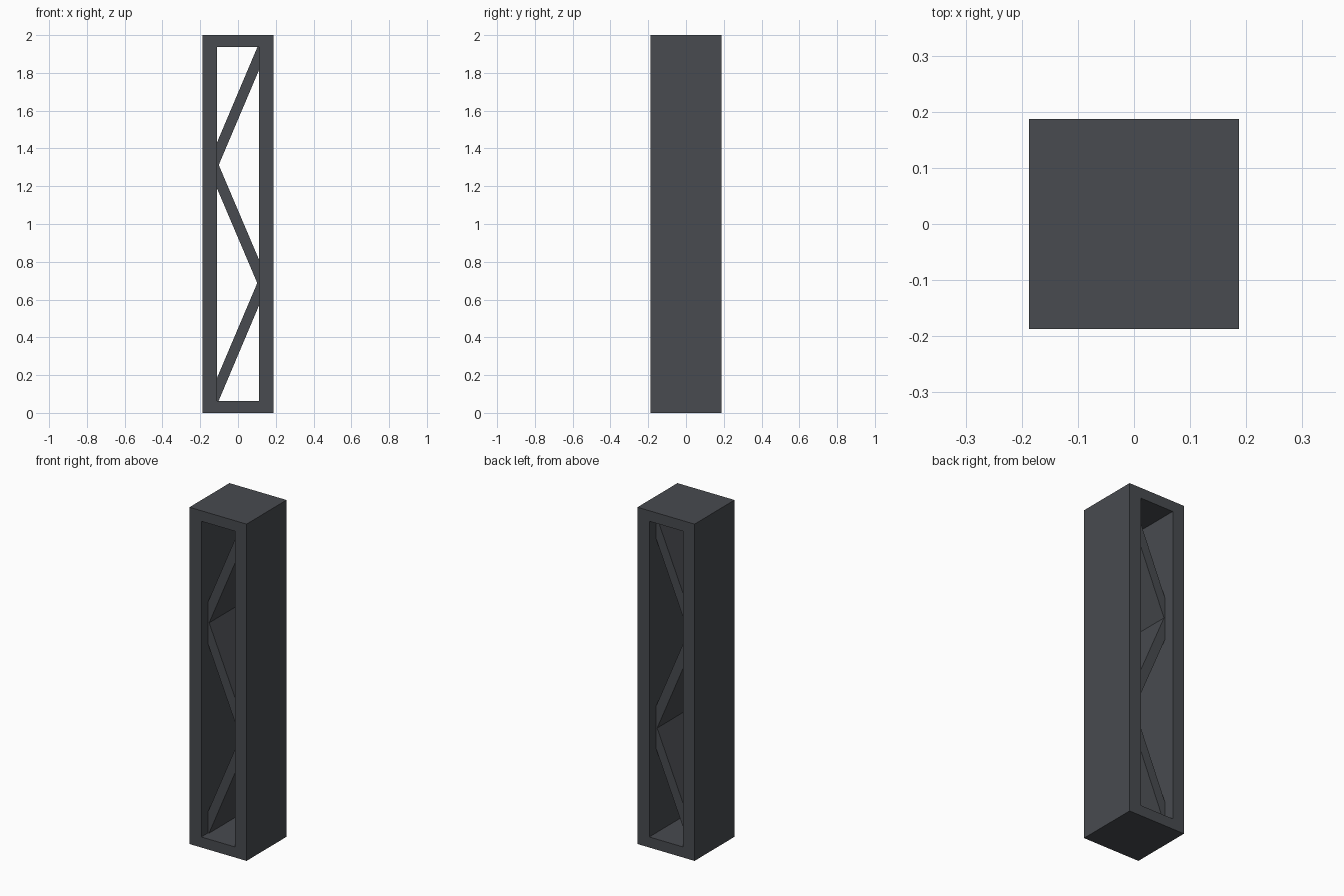
import bpy
import bmesh

if "Cube" in bpy.data.objects:
    bpy.data.objects.remove(bpy.data.objects["Cube"])

HALF = 0.1875      # half width and half depth of the column
INNER = 0.11       # half width of the opening
PLATE = 0.0625     # thickness of top and bottom plates
BRACE = 0.125      # half depth of the recessed lattice

steel = bpy.data.materials.new("dark_grey_steel")
steel.diffuse_color = (0.065, 0.070, 0.079, 1.0)
steel.use_nodes = True
steel.node_tree.nodes["Principled BSDF"].inputs["Base Color"].default_value = steel.diffuse_color


def finish(name, bm):
    bmesh.ops.recalc_face_normals(bm, faces=bm.faces)
    mesh = bpy.data.meshes.new(name)
    bm.to_mesh(mesh)
    bm.free()
    mesh.materials.append(steel)
    obj = bpy.data.objects.new(name, mesh)
    bpy.context.collection.objects.link(obj)
    return obj


def extrude_depth(bm, faces, depth):
    new = bmesh.ops.extrude_face_region(bm, geom=faces)["geom"]
    verts = [v for v in new if isinstance(v, bmesh.types.BMVert)]
    bmesh.ops.translate(bm, verts=verts, vec=(0, depth, 0))


def rectangle(bm, x, z0, z1, y):
    return [bm.verts.new((px, y, pz))
            for px, pz in ((-x, z0), (x, z0), (x, z1), (-x, z1))]


# Outer frame: rectangular ring extruded from front to back
bm = bmesh.new()
outer = rectangle(bm, HALF, 0, 2, -HALF)
inner = rectangle(bm, INNER, PLATE, 2 - PLATE, -HALF)
ring = [bm.faces.new((outer[i], outer[(i + 1) % 4], inner[(i + 1) % 4], inner[i]))
        for i in range(4)]
extrude_depth(bm, ring, 2 * HALF)
finish("column_frame", bm)

# Zigzag lattice: half outline, repeated by a half turn about the centre
half = [(-INNER, PLATE), (-0.103, PLATE), (INNER, 0.566), (INNER, 0.814),
        (-0.102, 1.3125), (INNER, 1.8125)]
outline = half + [(-x, 2 - z) for x, z in half]
bm = bmesh.new()
face = bm.faces.new([bm.verts.new((x, -BRACE, z)) for x, z in outline])
extrude_depth(bm, [face], 2 * BRACE)
finish("zigzag_brace", bm)
